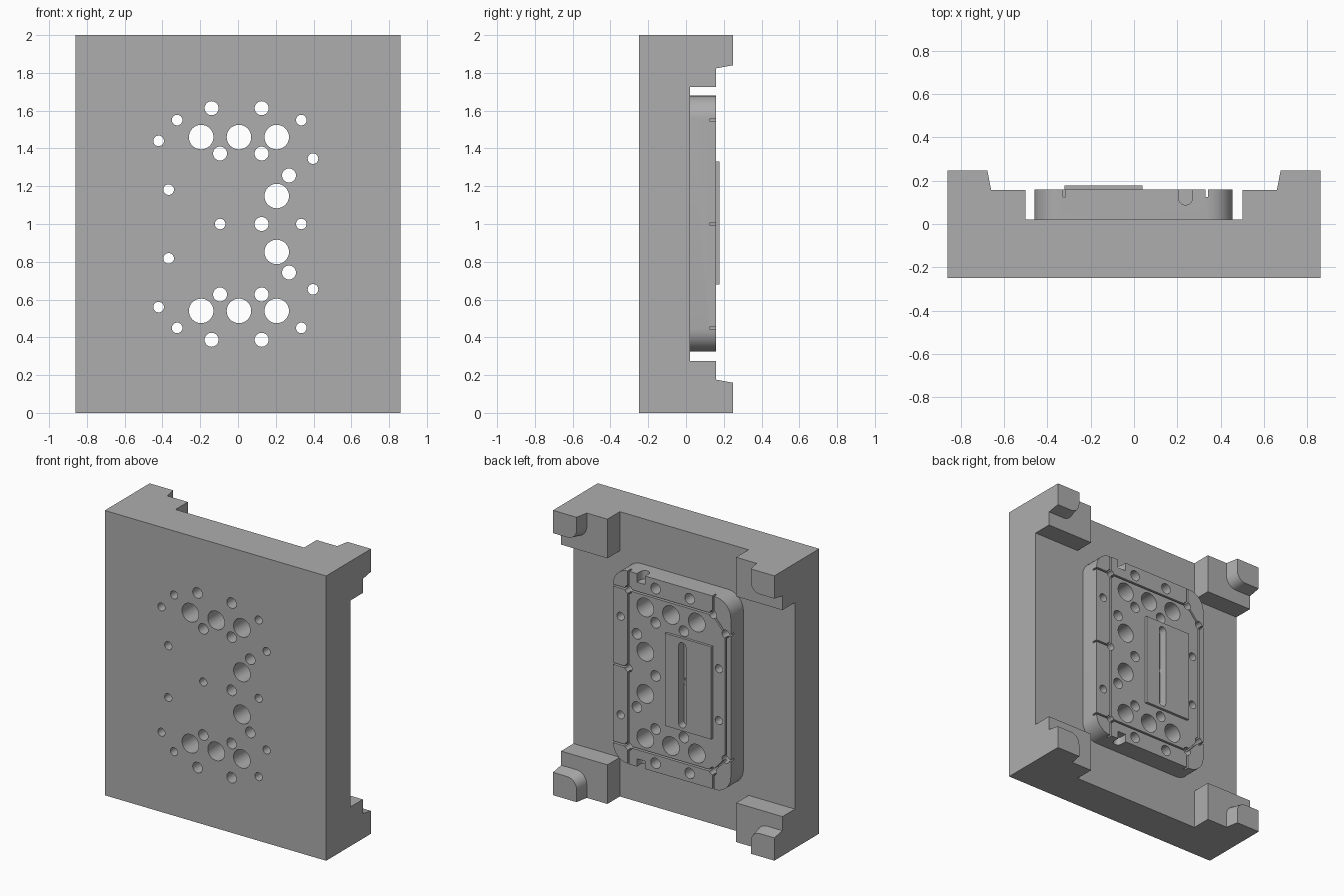
import bpy, bmesh, math
from mathutils import Vector

cube = bpy.data.objects.get("Cube")
if cube:
    bpy.data.objects.remove(cube)

steel = bpy.data.materials.new("steel_grey")
steel.use_nodes = True
steel.diffuse_color = (0.42, 0.42, 0.42, 1)
steel.node_tree.nodes["Principled BSDF"].inputs["Base Color"].default_value = (0.42, 0.42, 0.42, 1)


def prism(bm, low, high, y0, y1):
    """Solid between two matching (x, z) outlines at depths y0 and y1."""
    a = [bm.verts.new((x, y0, z)) for x, z in low]
    b = [bm.verts.new((x, y1, z)) for x, z in high]
    bm.faces.new(a)
    bm.faces.new(b[::-1])
    n = len(a)
    for i in range(n):
        j = (i + 1) % n
        bm.faces.new((a[j], a[i], b[i], b[j]))


def finish(name, bm):
    bmesh.ops.recalc_face_normals(bm, faces=bm.faces)
    mesh = bpy.data.meshes.new(name)
    bm.to_mesh(mesh)
    bm.free()
    mesh.materials.append(steel)
    ob = bpy.data.objects.new(name, mesh)
    bpy.context.collection.objects.link(ob)
    return ob


def solid(name, low, y0, y1, high=None):
    bm = bmesh.new()
    prism(bm, low, high or low, y0, y1)
    return finish(name, bm)


def rect(x0, x1, z0, z1):
    return [(x0, z0), (x1, z0), (x1, z1), (x0, z1)]


def arc(cx, cz, r, start, sweep, n):
    return [(cx + r * math.cos(math.radians(start + sweep * i / n)),
             cz + r * math.sin(math.radians(start + sweep * i / n))) for i in range(n + 1)]


def rounded(x0, x1, z0, z1, r, n=8):
    return (arc(x1 - r, z1 - r, r, 0, 90, n) + arc(x0 + r, z1 - r, r, 90, 90, n)
            + arc(x0 + r, z0 + r, r, 180, 90, n) + arc(x1 - r, z0 + r, r, 270, 90, n))


def bar(p, q, w):
    """Thin rectangle along the line p-q, for a groove."""
    p, q = Vector(p), Vector(q)
    d = (q - p).normalized() * w / 2
    s = Vector((-d.y, d.x))
    return [tuple(v) for v in (p - d - s, q + d - s, q + d + s, p - d + s)]


def cut(ob, cutters):
    """Subtract every cutter and keep the plain result."""
    for c in cutters:
        m = ob.modifiers.new("cut", "BOOLEAN")
        m.operation, m.solver, m.object = "DIFFERENCE", "EXACT", c
    bpy.context.view_layer.update()
    dg = bpy.context.evaluated_depsgraph_get()
    mesh = bpy.data.meshes.new_from_object(ob.evaluated_get(dg))
    ob.modifiers.clear()
    ob.data = mesh


# Main parts
plate = solid("base_plate", rect(-0.86, 0.86, 0, 2), -0.25, 0.02)
boss = solid("raised_boss", rounded(-0.46, 0.455, 0.325, 1.68, 0.12), 0.02, 0.16)
pad = solid("slotted_pad", rect(-0.32, 0.04, 0.68, 1.33), 0.16, 0.178)

# Through holes: upper half and the centre row, mirrored about z = 1
holes = {
    0.065: [(-0.195, 1.46), (0.005, 1.46), (0.205, 1.46), (0.205, 1.148)],
    0.037: [(-0.14, 1.613), (0.125, 1.613), (-0.095, 1.373), (0.125, 1.373),
            (0.27, 1.257), (0.125, 1.0)],
    0.028: [(-0.42, 1.44), (-0.322, 1.55), (0.335, 1.55), (0.397, 1.346),
            (-0.367, 1.182), (-0.095, 1.0), (0.335, 1.0)],
}
bm = bmesh.new()
for r, spots in holes.items():
    for x, z in spots:
        for zz in {z, 2 - z}:
            ring = arc(x, zz, r, 0, 360, 32)[:-1]
            prism(bm, ring, ring, -0.4, 0.4)
drills = finish("drill_cutter", bm)

# Slot in the pad
slot = solid("slot_cutter", rounded(-0.123, -0.067, 0.7, 1.3, 0.0279), 0.12, 0.3)

# Shallow grooves around the core and out to the boss edge
lines = [((0.335, 0.45), (0.335, 1.55)), ((-0.42, 0.56), (-0.42, 1.44)),
         ((0.335, 1.0), (0.5, 1.0))]
for up in (
    ((-0.322, 1.55), (0.335, 1.55)), ((-0.322, 1.55), (-0.42, 1.44)),
    ((0.335, 1.55), (0.5, 1.55)), ((0.335, 1.55), (0.335, 1.75)),
    ((-0.322, 1.55), (-0.322, 1.75)), ((-0.42, 1.44), (-0.5, 1.44)),
):
    lines += [up, tuple((x, 2 - z) for x, z in up)]
grooves = [solid("groove_cutter", bar(p, q, 0.012), 0.125, 0.3) for p, q in lines]

# Round-bottomed notches at both ends of the boss
notches = []
for z0, z1 in ((1.62, 1.75), (0.25, 0.38)):
    outline = arc(0.238, 0.12, 0.032, 180, 180, 12) + [(0.27, 0.3), (0.206, 0.3)]
    bm = bmesh.new()
    prism(bm, outline, outline, z0, z1)
    for v in bm.verts:
        v.co.y, v.co.z = v.co.z, v.co.y
    notches.append(finish("notch_cutter", bm))

cut(plate, [drills])
cut(boss, [drills, slot] + grooves + notches)
cut(pad, [drills, slot])
for c in [drills, slot] + grooves + notches:
    bpy.data.objects.remove(c)

# Stepped corner blocks with a tapered, rounded upper step
parts = [plate, boss, pad]


def corner(w, h, r):
    return [(0.86, 2), (0.86 - w, 2)] + arc(0.86 - w + r, 2 - h + r, r, 180, 90, 8) + [(0.86, 2 - h)]


for sx, side in ((1, "left"), (-1, "right")):
    for top, end in ((True, "upper"), (False, "lower")):
        def place(pts):
            return [(sx * x, z if top else 2 - z) for x, z in pts]
        parts.append(solid(f"{end}_{side}_block", place(rect(0.5, 0.86, 1.725, 2)), 0.02, 0.158))
        parts.append(solid(f"{end}_{side}_locator", place(corner(0.2, 0.176, 0.08)), 0.158, 0.248,
                           place(corner(0.183, 0.16, 0.07))))

# Smooth round walls, keep hard edges
bpy.ops.object.select_all(action="DESELECT")
for ob in parts:
    ob.select_set(True)
bpy.context.view_layer.objects.active = plate
bpy.ops.object.shade_smooth_by_angle(angle=math.radians(30))
